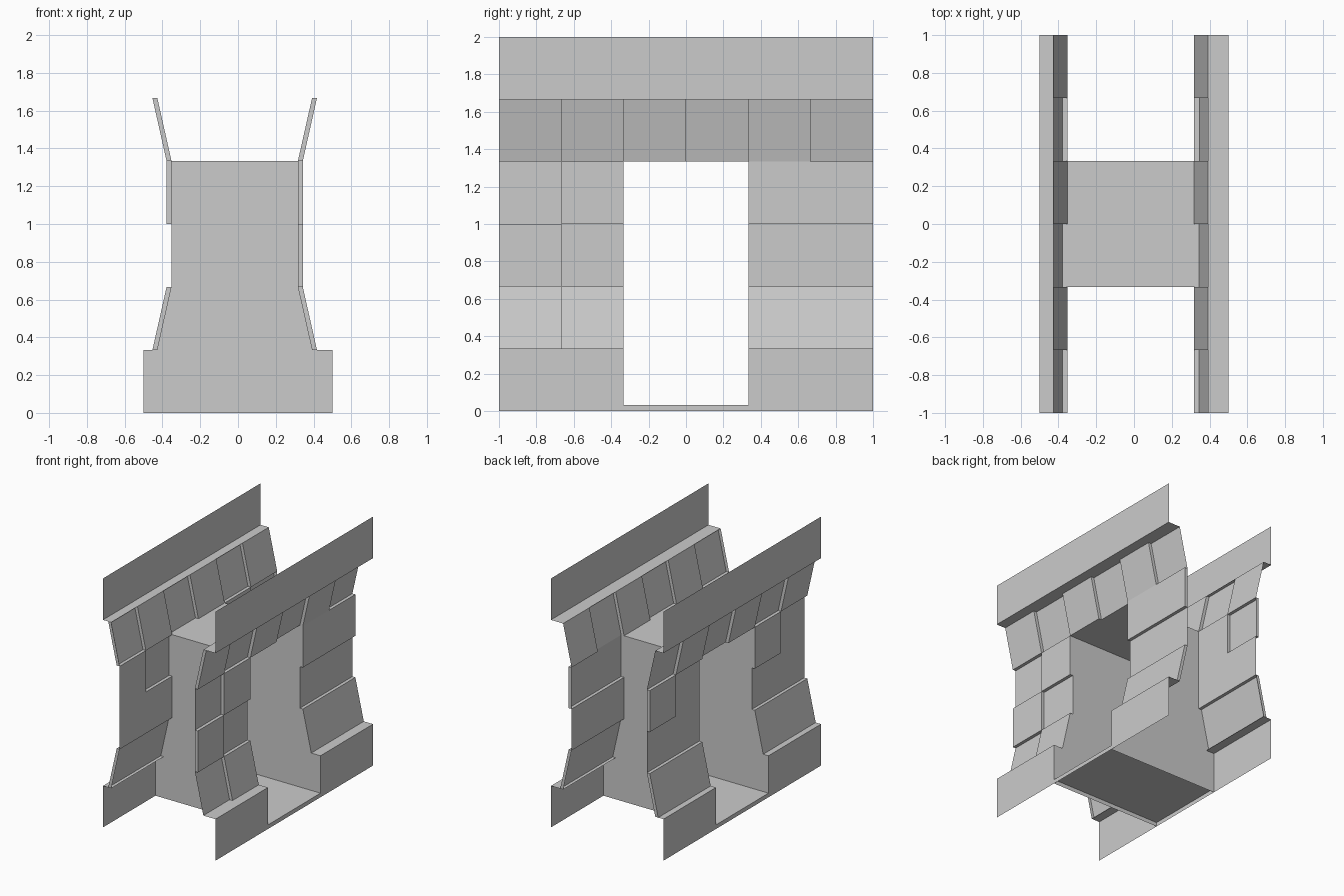
import bpy, bmesh
from mathutils import Vector

if "Cube" in bpy.data.objects:
    bpy.data.objects.remove(bpy.data.objects["Cube"])

T = 1 / 3                                   # block module
STEP = 0.026                                # how far raised stones stand proud
SPLAY = 0.075                               # lean of the splayed courses
YS = [-1 + T * i for i in range(7)]
ZS = [T * i for i in range(7)]
INNER = {1: 0.317, -1: 0.352}               # recessed stone plane on each side
# raised stones ('1') per course, columns from -y to +y, '.' = gateway opening
RAISED = {
    1: {1: "01..11", 2: "10..00", 3: "01..11", 4: "101010"},
    -1: {1: "11..11", 2: "00..00", 3: "01..01", 4: "101010"},
}


def quad(bm, pts, normal):
    """Add a face turned to look along the given direction."""
    f = bm.faces.new([bm.verts.new(p) for p in pts])
    f.normal_update()
    if f.normal.dot(Vector(normal)) < 0:
        f.normal_flip()


def finish(bm, name):
    bmesh.ops.remove_doubles(bm, verts=bm.verts, dist=1e-5)
    me = bpy.data.meshes.new(name)
    bm.to_mesh(me)
    bm.free()
    bpy.context.collection.objects.link(bpy.data.objects.new(name, me))


def span(side, row, lvl):
    """Bottom and top distance from the centre for one stone."""
    if row in (0, 5):
        return 0.5, 0.5
    x = INNER[side] + STEP * lvl
    return x + SPLAY * (row == 1), x + SPLAY * (row == 4)


def level(side, row, col):
    if row in (0, 5) or not 0 <= col < 6:
        return 0
    return int(RAISED[side][row][col] == "1")


def is_open(row, col):
    return row < 4 and col in (2, 3)


def build_wall(side, name):
    bm = bmesh.new()
    for row in range(6):
        z0, z1 = ZS[row], ZS[row + 1]
        for col in range(6):
            if is_open(row, col):
                continue
            y0, y1 = YS[col], YS[col + 1]
            b, t = span(side, row, level(side, row, col))
            # stone face
            quad(bm, [(side * b, y0, z0), (side * b, y1, z0),
                      (side * t, y1, z1), (side * t, y0, z1)], (side, 0, 0))
        # stepped sides between stones
        for k in range(7):
            la, lb = level(side, row, k - 1), level(side, row, k)
            if la != lb:
                (b0, t0), (b1, t1) = span(side, row, 0), span(side, row, 1)
                quad(bm, [(side * b0, YS[k], z0), (side * b1, YS[k], z0),
                          (side * t1, YS[k], z1), (side * t0, YS[k], z1)],
                     (0, 1 if la else -1, 0))
    # ledges between courses
    for row in range(5):
        z = ZS[row + 1]
        for col in range(6):
            if is_open(row, col) and row != 3:
                continue
            edge = row in (0, 4)
            lo = span(side, row, 0 if edge else level(side, row, col))[1]
            hi = span(side, row + 1, 0 if edge else level(side, row + 1, col))[0]
            if abs(lo - hi) > 1e-4:
                quad(bm, [(side * lo, YS[col], z), (side * hi, YS[col], z),
                          (side * hi, YS[col + 1], z), (side * lo, YS[col + 1], z)],
                     (0, 0, lo - hi))
    finish(bm, name)


build_wall(1, "right_wall")
build_wall(-1, "left_wall")

# gateway side walls, following the wall profile
bm = bmesh.new()
for y in (-T, T):
    for row in range(4):
        rb, rt = span(1, row, 0)
        lb, lt = span(-1, row, 0)
        quad(bm, [(-lb, y, ZS[row]), (rb, y, ZS[row]),
                  (rt, y, ZS[row + 1]), (-lt, y, ZS[row + 1])], (0, -y, 0))
finish(bm, "gateway_sides")

# gateway ceiling
bm = bmesh.new()
quad(bm, [(-INNER[-1], -T, 4 * T), (INNER[1], -T, 4 * T),
          (INNER[1], T, 4 * T), (-INNER[-1], T, 4 * T)], (0, 0, -1))
finish(bm, "gateway_ceiling")

# gateway floor with low sills
bm = bmesh.new()
F = 0.033
quad(bm, [(-.5, -T, F), (.5, -T, F), (.5, T, F), (-.5, T, F)], (0, 0, 1))
for x in (-.5, .5):
    quad(bm, [(x, -T, 0), (x, T, 0), (x, T, F), (x, -T, F)], (x, 0, 0))
finish(bm, "gateway_floor")
